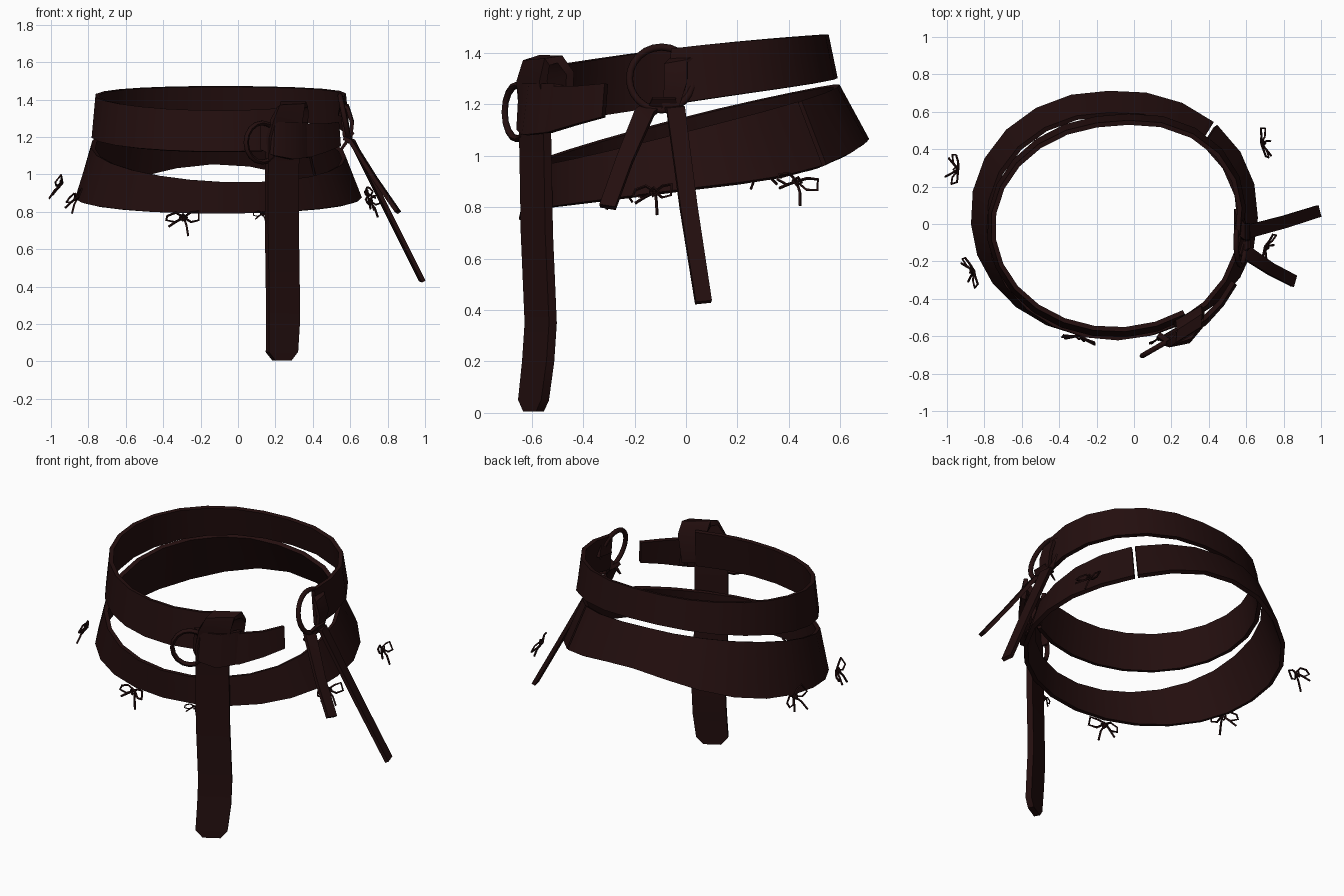
import bpy
import math
from mathutils import Vector

if "Cube" in bpy.data.objects:
    bpy.data.objects.remove(bpy.data.objects["Cube"])

leather = bpy.data.materials.new("dark_brown_leather")
leather.diffuse_color = (0.017, 0.0045, 0.0045, 1)
leather.use_nodes = True
leather.node_tree.nodes["Principled BSDF"].inputs["Base Color"].default_value = leather.diffuse_color


def finish(ob, angle=40):
    bpy.ops.object.select_all(action='DESELECT')
    ob.select_set(True)
    bpy.context.view_layer.objects.active = ob
    bpy.ops.object.convert(target='MESH')
    bpy.ops.object.shade_smooth_by_angle(angle=math.radians(angle))


def band(name, pairs, thick):
    """Thick leather strip running between two edges given as point pairs."""
    verts = [p for pair in pairs for p in pair]
    faces = [(2*i, 2*i+2, 2*i+3, 2*i+1) for i in range(len(pairs) - 1)]
    me = bpy.data.meshes.new(name)
    me.from_pydata([tuple(v) for v in verts], [], faces)
    me.materials.append(leather)
    ob = bpy.data.objects.new(name, me)
    bpy.context.collection.objects.link(ob)
    mod = ob.modifiers.new("thickness", 'SOLIDIFY')
    mod.thickness = thick
    mod.offset = 0
    finish(ob)


def strap(name, centres, side, half_widths, thick):
    """Strip with a constant width direction."""
    side = Vector(side).normalized()
    band(name, [(Vector(c) - side*h, Vector(c) + side*h)
                for c, h in zip(centres, half_widths)], thick)


def tube(name, paths, radius, closed=False, res=1):
    cu = bpy.data.curves.new(name, 'CURVE')
    cu.dimensions = '3D'
    cu.bevel_depth = radius
    cu.bevel_resolution = res
    cu.use_fill_caps = True
    cu.materials.append(leather)
    for pts in paths:
        sp = cu.splines.new('POLY')
        sp.points.add(len(pts) - 1)
        for p, q in zip(sp.points, pts):
            p.co = (*q, 1)
        sp.use_cyclic_u = closed
    ob = bpy.data.objects.new(name, cu)
    bpy.context.collection.objects.link(ob)
    finish(ob, 60)


def circle(centre, u, v, ru, rv, n):
    u, v = Vector(u).normalized(), Vector(v).normalized()
    return [Vector(centre) + u*ru*math.cos(t) + v*rv*math.sin(t)
            for t in (2*math.pi*i/n for i in range(n))]


def belt(name, start, end, steps, bottom, top, zb, zt, bulge):
    """Slanted hoop; each edge is (cx, cy, rx, ry_back, ry_front)."""
    pairs = []
    for i in range(steps + 1):
        a = math.radians(start + (end - start)*i/steps)
        c, s = math.cos(a), math.sin(a)
        k = 1 + bulge(c, s)
        pairs.append([Vector((e[0] + e[2]*c*k, e[1] + (e[3] if s > 0 else e[4])*s*k, z(c, s)))
                      for e, z in ((bottom, zb), (top, zt))])
    band(name, pairs, 0.025)


# Two hoops: the lower one is split at the back right, the upper one ends at the knot
belt("lower_belt", 47.5, 406, 24, (-.105, .02, .755, .68, .625), (-.105, -.015, .67, .60, .595),
     lambda c, s: .87 + .08*s + .11*max(0, s)**4,
     lambda c, s: 1.115 + .155*s - .03*c,
     lambda c, s: .06*max(0, s)*abs(c))
belt("upper_belt", -4, 304, 21, (-.10, -.02, .675, .59, .575), (-.10, -.02, .655, .555, .545),
     lambda c, s: 1.205 + .09*s + .005*s*s,
     lambda c, s: 1.42 + .065*s - .015*s*s,
     lambda c, s: .18*max(0, s)*max(0, c))

# Long hanging end that folds over the knot
across = (math.cos(math.radians(30)), .5, 0)
strap("hanging_end",
      [(.235, -.593, .005), (.235, -.593, .05), (.24, -.575, .2), (.24, -.565, .35),
       (.235, -.58, .7), (.235, -.585, 1.0), (.24, -.59, 1.2), (.26, -.60, 1.29),
       (.285, -.58, 1.365), (.30, -.53, 1.375), (.30, -.49, 1.32), (.28, -.50, 1.15)],
      across, [.05, .09, .095, .095, .095, .095, .095, .09, .08, .08, .08, .08], .035)

# Knot wraps and the short tail
band("knot_wrap", [((.13, -.60, 1.13), (.13, -.59, 1.27)), ((.19, -.645, 1.10), (.2, -.635, 1.28)),
                   ((.29, -.625, 1.08), (.30, -.60, 1.28)), ((.37, -.53, 1.09), (.36, -.51, 1.28)),
                   ((.36, -.47, 1.12), (.34, -.47, 1.27))], .03)
band("short_tail", [((.27, -.60, 1.09), (.27, -.58, 1.25)), ((.38, -.53, 1.09), (.38, -.50, 1.27)),
                    ((.47, -.43, 1.12), (.46, -.42, 1.27)), ((.54, -.32, 1.15), (.53, -.31, 1.28))], .025)
tube("knot_loop", [circle((.13, -.655, 1.17), across, (0, 0, 1), .10, .105, 16)], .014, True)

# Side ring with its belt tab and two hanging straps
tube("side_ring", [circle((.57, -.095, 1.30), (0, 1, 0), (-.2, 0, 1), .125, .125, 24)], .014, True, 2)
strap("ring_tab", [(.545, .02, 1.32), (.56, -.01, 1.38), (.585, -.04, 1.36), (.61, -.04, 1.28),
                   (.60, -.06, 1.19)], (0, 1, .15), [.06, .05, .045, .045, .035], .02)
strap("front_side_strap", [(.575, -.13, 1.19), (.61, -.16, 1.17), (.73, -.24, .98), (.855, -.305, .80)],
      (.25, .9, -.15), [.035, .038, .033, .032], .022)
strap("rear_side_strap", [(.575, -.06, 1.19), (.61, -.04, 1.18), (.80, .01, .80), (.985, .068, .43)],
      (-.25, .97, .1), [.035, .036, .034, .032], .022)
strap("strap_fold", [(.57, -.15, 1.16), (.60, -.13, 1.20), (.60, -.04, 1.20), (.57, -.03, 1.16)],
      (.4, 0, .6), [.03, .03, .03, .03], .015)


# Small string bows hanging around the lower hoop
def bow(name, centre, angle, size, lean, roll):
    a, r = math.radians(angle), math.radians(roll)
    out = Vector((math.cos(a), math.sin(a), 0))
    flat = Vector((-out.y, out.x, 0))
    rise = Vector((0, 0, 1)) - out*lean
    side = flat*math.cos(r) + rise*math.sin(r)
    up = rise*math.cos(r) - flat*math.sin(r)
    c = Vector(centre)

    def at(s, z, o=0):
        return c + (side*s + up*z + out*o)*size
    paths = []
    for m in (-1, 1):
        paths.append([at(0, 0), at(.04*m, .025, .015), at(.085*m, .02 + .012*m, .02),
                      at(.09*m, -.015, .03), at(.045*m, -.025, .02), at(0, 0)])
    paths.append([at(0, 0), at(.02, -.045, .02), at(.03, -.10, .025)])
    paths.append([at(0, 0), at(-.04, -.025, .02), at(-.075, -.05, .035)])
    paths.append([at(-.02, .0, .01), at(0, .018, .02), at(.02, 0, .01), at(0, -.018, .02),
                  at(-.02, 0, .01)])
    tube(name, paths, .0065*size, res=0)


for i, b in enumerate([((-.94, .29, .95), 170, .9, .5, 15), ((-.855, -.25, .88), 200, .95, .3, 10),
                       ((-.29, -.595, .77), 257, 1, 0, 0), ((.13, -.61, .79), 285, .6, 0, 0),
                       ((.68, .43, .90), 12, .9, .3, -15), ((.70, -.12, .86), 335, .9, .2, 0)]):
    bow(f"string_bow_{i + 1}", *b)
